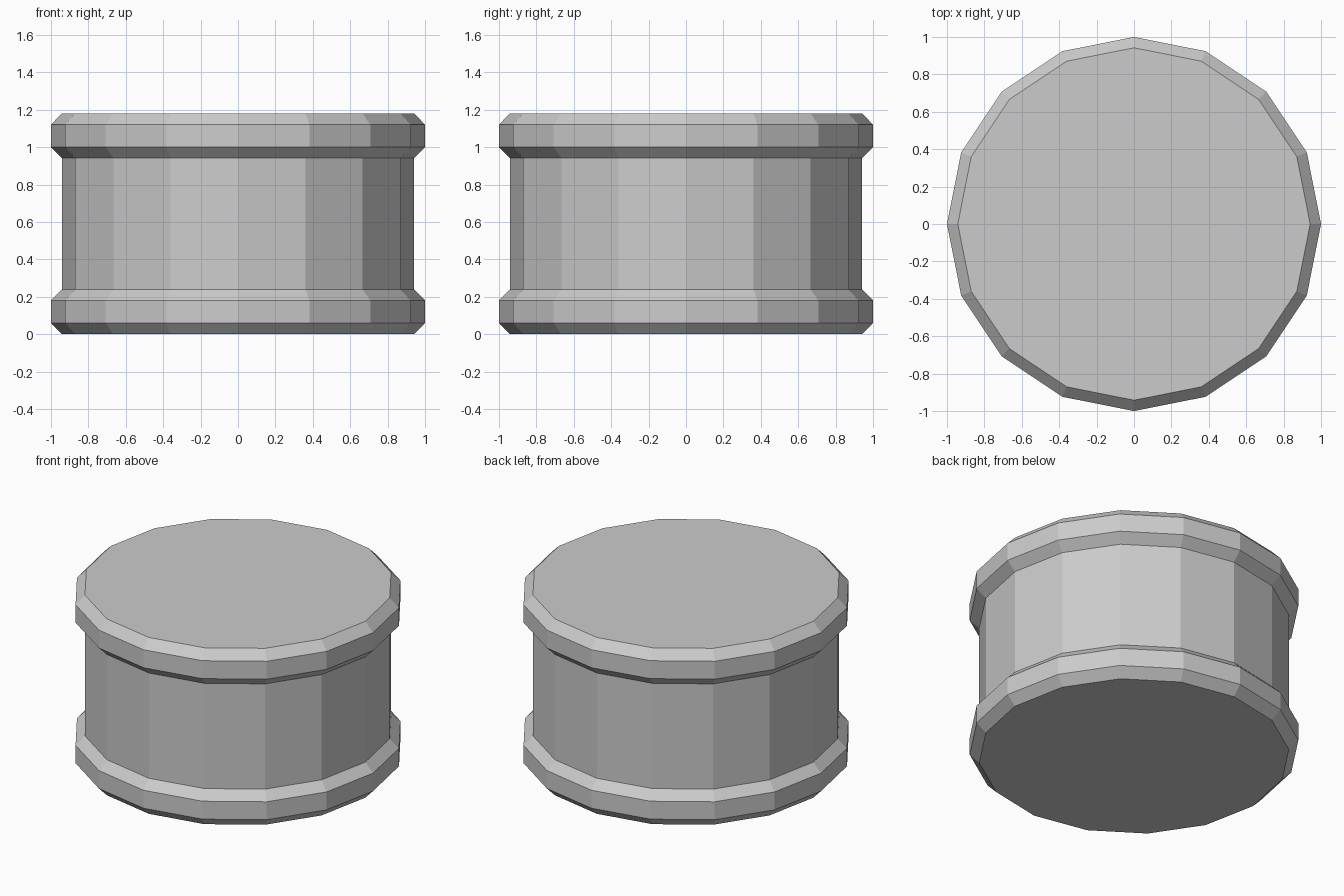
import bpy, bmesh
from math import cos, sin, tau

if "Cube" in bpy.data.objects:
    bpy.data.objects.remove(bpy.data.objects["Cube"])

SIDES = 16
R_IN, R_OUT = 0.942, 1.0
HEIGHT = 1.18

# Half profile (radius, z) of the chamfered rim, mirrored for the top rim
lower = [(R_IN, 0.0), (R_OUT, 0.06), (R_OUT, 0.18), (R_IN, 0.238)]
profile = lower + [(r, HEIGHT - z) for r, z in reversed(lower)]

# Drum: stack of 16-sided rings, bridged and capped
bm = bmesh.new()
rings = [[bm.verts.new((r * cos(tau * i / SIDES), r * sin(tau * i / SIDES), z))
          for i in range(SIDES)] for r, z in profile]
for a, b in zip(rings, rings[1:]):
    for i in range(SIDES):
        j = (i + 1) % SIDES
        bm.faces.new((a[i], a[j], b[j], b[i]))
bm.faces.new(rings[0][::-1])
bm.faces.new(rings[-1])

mesh = bpy.data.meshes.new("rimmed_drum")
bm.to_mesh(mesh)
bm.free()
bpy.context.collection.objects.link(bpy.data.objects.new("rimmed_drum", mesh))
